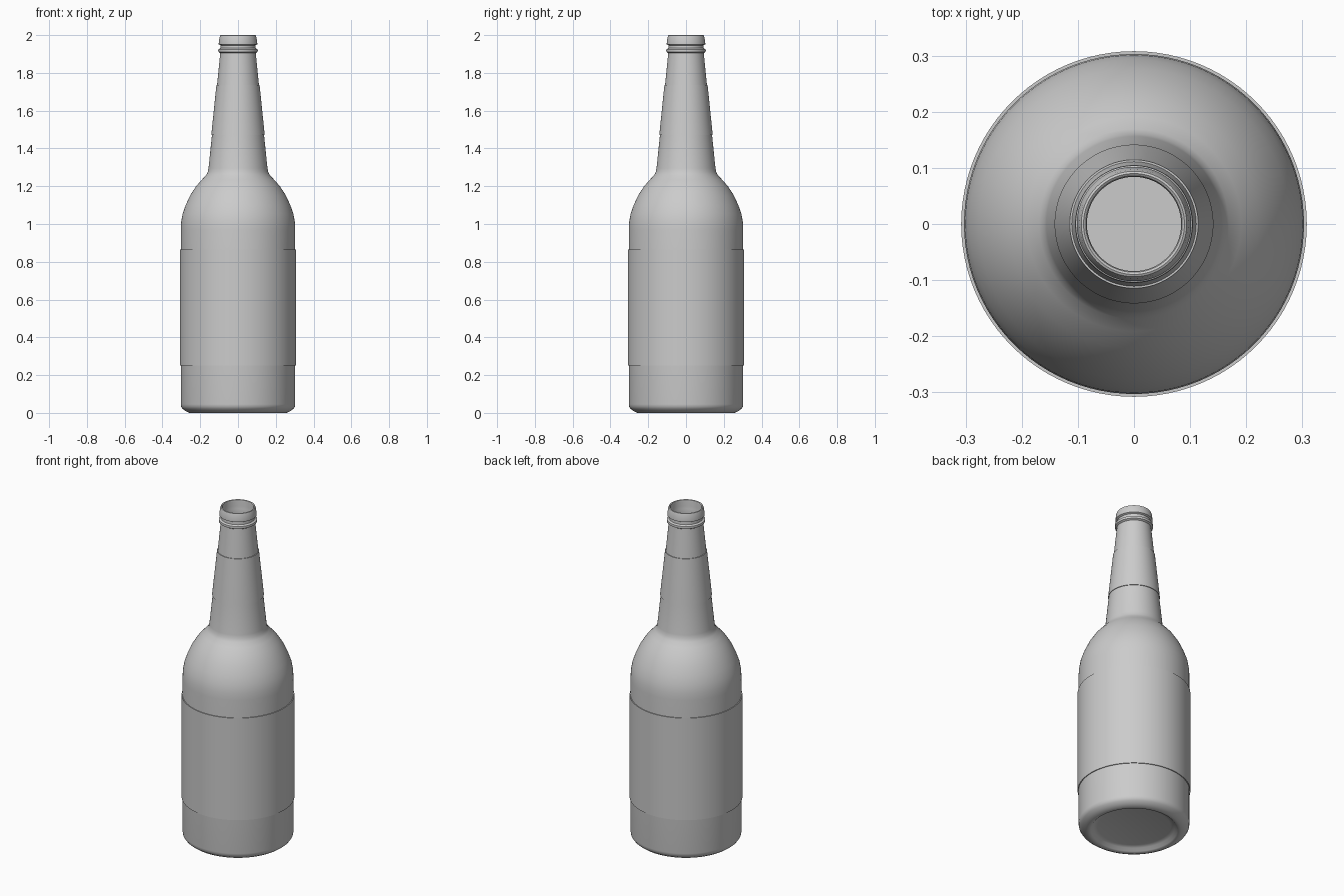
import bpy
import bmesh
import math

cube = bpy.data.objects.get("Cube")
if cube:
    bpy.data.objects.remove(cube, do_unlink=True)

SEGMENTS = 96

grey = bpy.data.materials.new("plain_grey")
grey.use_nodes = True
GREY = (0.6, 0.6, 0.6, 1.0)
grey.diffuse_color = GREY
grey.node_tree.nodes["Principled BSDF"].inputs["Base Color"].default_value = GREY


def lathe(name, profile, closed=False):
    """Turn a list of (radius, height) points around the z axis."""
    bm = bmesh.new()
    rings = []
    for r, z in profile:
        if r == 0:
            rings.append([bm.verts.new((0, 0, z))] * SEGMENTS)
        else:
            rings.append([bm.verts.new((r * math.cos(a), r * math.sin(a), z))
                          for a in (2 * math.pi * i / SEGMENTS for i in range(SEGMENTS))])
    pairs = list(zip(rings, rings[1:]))
    if closed:
        pairs.append((rings[-1], rings[0]))
    for low, high in pairs:
        for i in range(SEGMENTS):
            j = (i + 1) % SEGMENTS
            corners = dict.fromkeys((low[i], low[j], high[j], high[i]))
            bm.faces.new(list(corners))
    bmesh.ops.recalc_face_normals(bm, faces=bm.faces)
    mesh = bpy.data.meshes.new(name)
    bm.to_mesh(mesh)
    bm.free()
    mesh.materials.append(grey)
    obj = bpy.data.objects.new(name, mesh)
    bpy.context.collection.objects.link(obj)
    bpy.ops.object.select_all(action='DESELECT')
    obj.select_set(True)
    bpy.context.view_layer.objects.active = obj
    bpy.ops.object.shade_smooth_by_angle(angle=math.radians(35))
    return obj


# Recessed underside, foot, straight body
base = [(0, 0.025), (0.20, 0.025), (0.222, 0.018), (0.235, 0.004), (0.245, 0.0),
        (0.258, 0.0), (0.277, 0.009), (0.293, 0.021), (0.301, 0.033), (0.303, 0.046)]

# Rounded shoulder running into the tapered neck
shoulder = [(0.303, 0.97), (0.301, 1.01), (0.293, 1.055), (0.277, 1.10),
            (0.254, 1.15), (0.222, 1.20), (0.191, 1.235), (0.169, 1.258),
            (0.160, 1.275), (0.156, 1.295)]
neck = [(0.138, 1.47), (0.111, 1.735), (0.094, 1.905)]

# Bead and flared lip
lip = [(0.104, 1.911), (0.105, 1.918), (0.104, 1.925), (0.093, 1.931), (0.092, 1.946),
       (0.102, 1.951), (0.102, 1.959), (0.097, 1.990), (0.094, 1.998), (0.090, 2.0),
       (0.086, 1.997)]

# Hollow inside, from the mouth down to the floor
inside = [(0.084, 1.990), (0.088, 1.960), (0.084, 1.945), (0.084, 1.90),
          (0.101, 1.735), (0.145, 1.295), (0.158, 1.25), (0.211, 1.193),
          (0.266, 1.095), (0.291, 0.98), (0.291, 0.06), (0.27, 0.04), (0, 0.04)]

lathe("bottle", base + shoulder + neck + lip + inside)

# Thin wrapped labels standing just proud of the glass
lathe("body_label", [(0.301, 0.25), (0.308, 0.25), (0.308, 0.865), (0.301, 0.865)], True)
lathe("neck_label", [(0.136, 1.47), (0.1415, 1.47), (0.1145, 1.735), (0.109, 1.735)], True)
